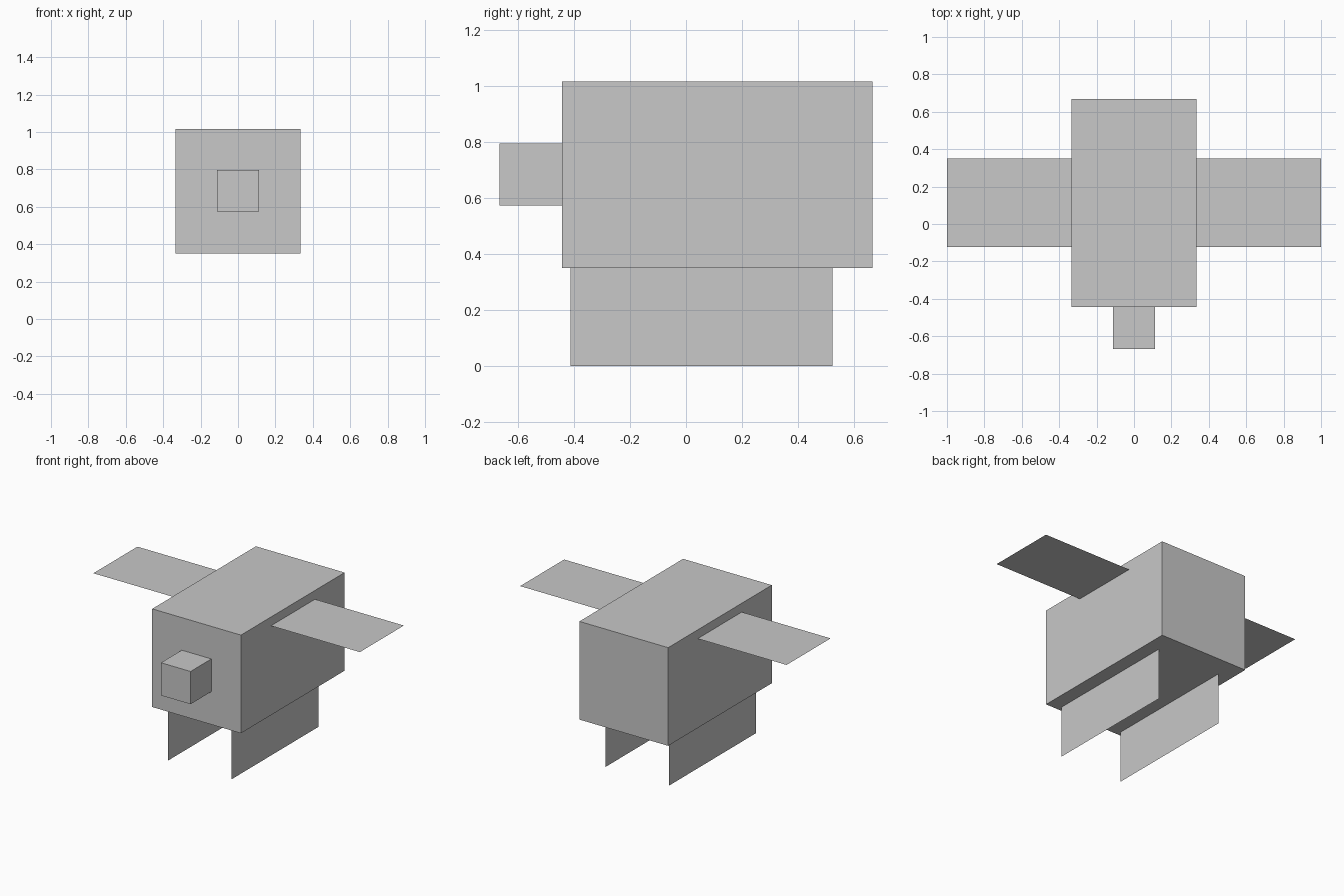
import bpy

cube = bpy.data.objects.get("Cube")
if cube:
    bpy.data.objects.remove(cube, do_unlink=True)

# Single plain grey
grey = bpy.data.materials.new("plain grey")
grey.use_nodes = True
colour = (0.58, 0.58, 0.58, 1.0)
grey.diffuse_color = colour
grey.node_tree.nodes["Principled BSDF"].inputs["Base Color"].default_value = colour


def finish(name, lo, hi):
    """Scale and place the active primitive to fill the box lo..hi."""
    ob = bpy.context.object
    ob.name = ob.data.name = name
    ob.data.materials.append(grey)
    for v in ob.data.vertices:
        v.co = [l + (c + 0.5) * (h - l) for c, l, h in zip(v.co, lo, hi)]
    ob.data.update()
    return ob


def box(name, lo, hi):
    bpy.ops.mesh.primitive_cube_add(size=1, location=(0, 0, 0))
    return finish(name, lo, hi)


def sheet(name, lo, hi):
    """Flat sheet, horizontal or (when lo and hi share x) upright."""
    bpy.ops.mesh.primitive_plane_add(size=1, location=(0, 0, 0))
    if lo[0] == hi[0]:
        for v in bpy.context.object.data.vertices:
            v.co = (0, v.co.x, v.co.y)
    return finish(name, lo, hi)


# Body and the small block on its front
box("body", (-0.333, -0.444, 0.351), (0.333, 0.667, 1.017))
box("head", (-0.111, -0.667, 0.574), (0.111, -0.444, 0.796))

# Flat wings and upright leg sheets on both sides
WING_Z = 0.957
LEG_X = 0.238
for side, s in (("left", 1), ("right", -1)):
    x0, x1 = sorted((s * 0.333, s * 1.0))
    sheet(side + "_wing", (x0, -0.122, WING_Z), (x1, 0.35, WING_Z))
    sheet(side + "_leg", (s * LEG_X, -0.412, 0.0), (s * LEG_X, 0.524, 0.351))
